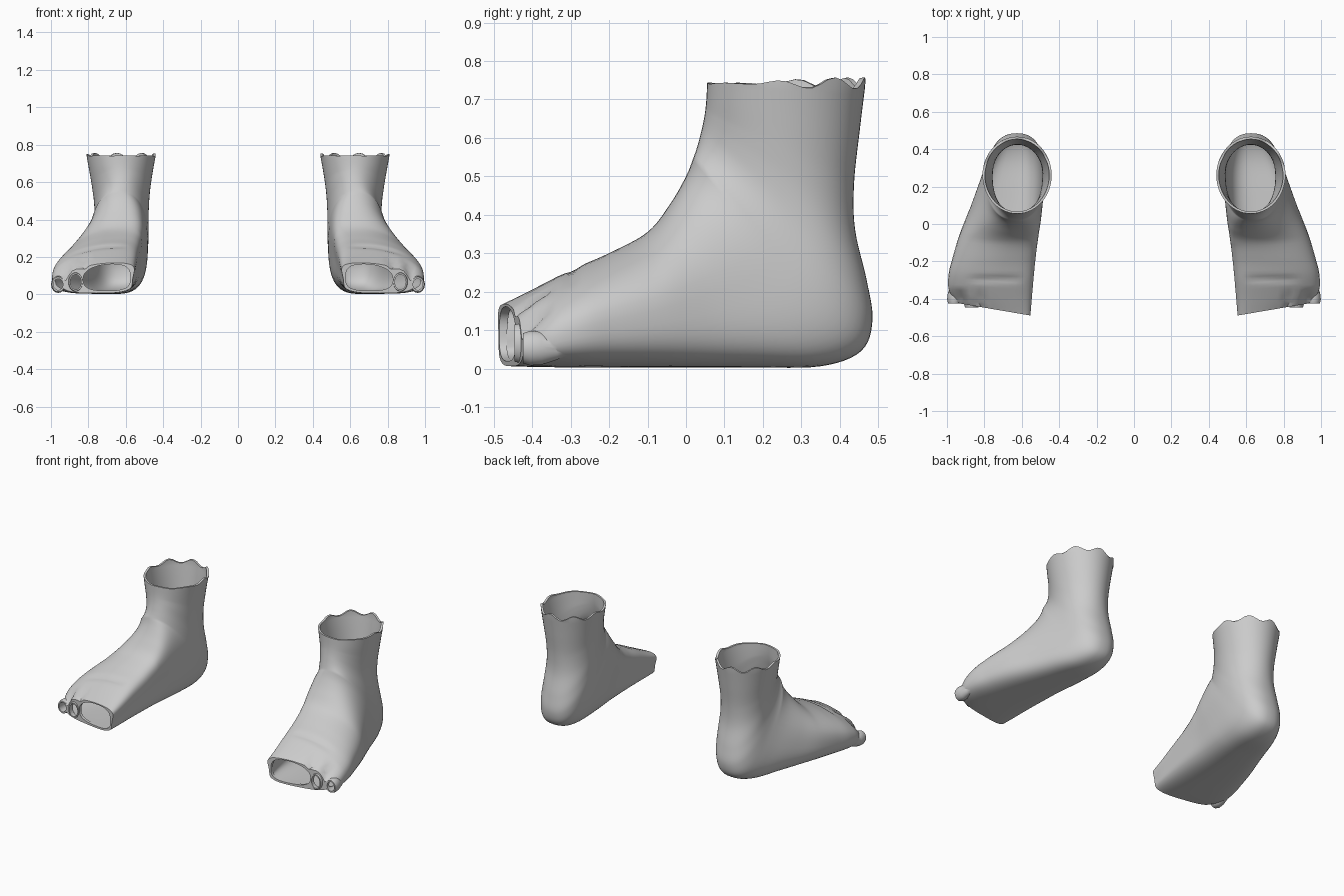
import bpy, bmesh, math
from mathutils import Matrix

AROUND, STEPS, WALL = 56, 6, 0.012

# Foot sections from toe to cuff: top y, top z, sole y, sole z, inner x, outer x
FOOT = [
    (-.455, .168, -.455, .006, .565, .945),
    (-.385, .206, -.385, .004, .555, .988),
    (-.29, .258, -.29, .003, .545, .992),
    (-.20, .300, -.18, .003, .535, .972),
    (-.10, .355, -.02, .003, .522, .930),
    (-.04, .430, .17, .003, .500, .870),
    (.00, .500, .35, .006, .485, .820),
    (.02, .550, .455, .045, .480, .790),
    (.03, .580, .485, .125, .478, .775),
    (.038, .61, .470, .230, .478, .768),
    (.045, .64, .440, .360, .475, .770),
    (.05, .670, .437, .480, .468, .780),
    (.053, .70, .452, .620, .455, .795),
    (.055, .742, .467, .742, .440, .810),
]


def power(v, e):
    return math.copysign(abs(v) ** e, v)


def ring(section, skew=0, waist=.5, square=1, shear=0):
    """Closed outline between a top point and a sole point."""
    ty, tz, by, bz, xi, xo = section
    mid, half, pts = (xi + xo) / 2, (xo - xi) / 2, []
    for k in range(AROUND):
        a = math.tau * k / AROUND
        c, s = math.cos(a), math.sin(a)
        e = square if s < 0 else (1 + square) / 2
        c, s = power(c, e), power(s, e)
        v = waist + s * ((1 - waist) if s > 0 else waist)
        x = mid + half * c + skew * max(s, 0) ** 2
        pts.append([x, by + (ty - by) * v + shear * (x - mid), bz + (tz - bz) * v])
    return pts


def spline(rows, t):
    """Smooth interpolation through the section list."""
    i = min(int(t), len(rows) - 2)
    f = t - i
    a, b, c, d = (rows[max(0, min(len(rows) - 1, i + k))] for k in (-1, 0, 1, 2))
    return [q + f / 2 * (r - p + f * (2*p - 5*q + 4*r - s + f * (3*(q - r) + s - p)))
            for p, q, r, s in zip(a, b, c, d)]


def loft(name, rings, inset=0, first=0, rise=0):
    """Closed solid through the rings, optionally shrunk for use as a cavity."""
    bm = bmesh.new()
    rows = [[bm.verts.new(p) for p in r] for r in rings]
    for r, s in zip(rows, rows[1:]):
        for k in range(AROUND):
            n = (k + 1) % AROUND
            bm.faces.new((r[k], r[n], s[n], s[k]))
    bmesh.ops.recalc_face_normals(bm, faces=bm.faces)
    bm.normal_update()
    if inset:
        center = sum((v.co.x for v in rows[-1])) / AROUND
        sign = 1 if rows[-1][0].normal.x * (rows[-1][0].co.x - center) > 0 else -1
        for v in bm.verts:
            v.co -= v.normal * inset * sign
        for v in rows[-1]:
            v.co.z += rise
        bmesh.ops.delete(bm, geom=[v for r in rows[:first] for v in r], context='VERTS')
    bm.faces.new(rows[first])
    hub = bm.verts.new([sum(v.co[i] for v in rows[-1]) / AROUND for i in range(3)])
    for k in range(AROUND):
        bm.faces.new((rows[-1][k], rows[-1][(k + 1) % AROUND], hub))
    bmesh.ops.recalc_face_normals(bm, faces=bm.faces)
    mesh = bpy.data.meshes.new(name)
    bm.to_mesh(mesh)
    bm.free()
    ob = bpy.data.objects.new(name, mesh)
    bpy.context.collection.objects.link(ob)
    return ob


def tube(name, x, z, spans):
    """Round toe sleeve along y; spans are (y, x radius, z radius)."""
    return loft(name, [ring((y, z + rz, y, z - rz, x - rx, x + rx)) for y, rx, rz in spans])


def dent(p):
    """Instep crease and the furrows between the small toes."""
    x, y, z = p
    if z < .08 or y > -.2:
        return
    side = max(0, 1 - ((x - .74) / .15) ** 4)
    p[2] -= .009 * side * math.exp(-((y + .295) / .016) ** 2)
    fade = max(0, min(1, (-.34 - y) / .06))
    for gap, depth in ((.825, .018), (.918, .028)):
        p[2] -= depth * fade * math.exp(-((x - gap) / .016) ** 2)
    # The smallest toe sits lower than its neighbours
    p[2] -= .35 * (z - .08) * fade * max(0, min(1, (x - .9) / .04))


old = bpy.data.objects.get("Cube")
if old:
    bpy.data.objects.remove(old, do_unlink=True)

skin = bpy.data.materials.new("plain grey")
skin.use_nodes = True
skin.diffuse_color = (.6, .6, .6, 1)
skin.node_tree.nodes["Principled BSDF"].inputs["Base Color"].default_value = (.6, .6, .6, 1)

# Foot rings: flat and skewed at the toes, full at the heel, round at the ankle
rings = []
for j in range((len(FOOT) - 1) * STEPS + 1):
    t = j / STEPS
    rings.append(ring(spline(FOOT, t), skew=-.1 * max(0, min(1, (7 - t) / 3)),
                      waist=.36 + .14 * min(1, t / 7),
                      square=.65 + .35 * max(0, min(1, (t - 5) / 6)),
                      shear=.17 * max(0, 1 - t / 3)))
for r in rings:
    for p in r:
        dent(p)
cavity = loft("cavity_cutter", rings, WALL, 2, .12)

# Ragged cuff edge, strongest at the back
for k, p in enumerate(rings[-1]):
    a = math.tau * k / AROUND
    p[2] += .015 * math.sin(8 * a + .6) * max(.1, min(1, .6 - math.sin(a)))
foot = loft("left_foot", rings)

# Small toe sleeves, then the holes through the toe end
toes = [
    tube("fourth_toe", .868, .066, [(-.27, .01, .02), (-.36, .036, .046),
                                    (-.425, .04, .053), (-.446, .036, .048)]),
    tube("little_toe", .961, .053, [(-.29, .008, .01), (-.335, .024, .03), (-.375, .035, .043),
                                    (-.405, .038, .045), (-.424, .033, .039)]),
]
big = [ring((y, .161, y, .0195, .576, .828), -.03, .45, .7) for y in (-.6, -.37)]
holes = [
    loft("big_toe_cutter", big),
    tube("fourth_toe_cutter", .868, .066, [(-.6, .029, .04), (-.36, .029, .04)]),
    tube("little_toe_cutter", .961, .053, [(-.6, .025, .03), (-.36, .025, .03)]),
]
for mode, tools in (('UNION', toes), ('DIFFERENCE', [cavity] + holes)):
    for tool in tools:
        tool.hide_render = True
        mod = foot.modifiers.new(tool.name, 'BOOLEAN')
        mod.operation, mod.object, mod.solver = mode, tool, 'EXACT'

# Bake the cuts and drop the helpers
bpy.context.view_layer.update()
baked = bpy.data.meshes.new_from_object(foot.evaluated_get(bpy.context.evaluated_depsgraph_get()))
foot.modifiers.clear()
foot.data = baked
for tool in toes + holes + [cavity]:
    bpy.data.objects.remove(tool, do_unlink=True)
baked.materials.clear()
baked.materials.append(skin)

# Mirrored right foot
mirrored = baked.copy()
mirrored.transform(Matrix.Scale(-1, 4, (1, 0, 0)))
mirrored.flip_normals()
right = bpy.data.objects.new("right_foot", mirrored)
bpy.context.collection.objects.link(right)

bpy.ops.object.select_all(action='DESELECT')
for ob in (foot, right):
    ob.select_set(True)
bpy.context.view_layer.objects.active = foot
bpy.ops.object.shade_smooth_by_angle(angle=math.radians(40))
